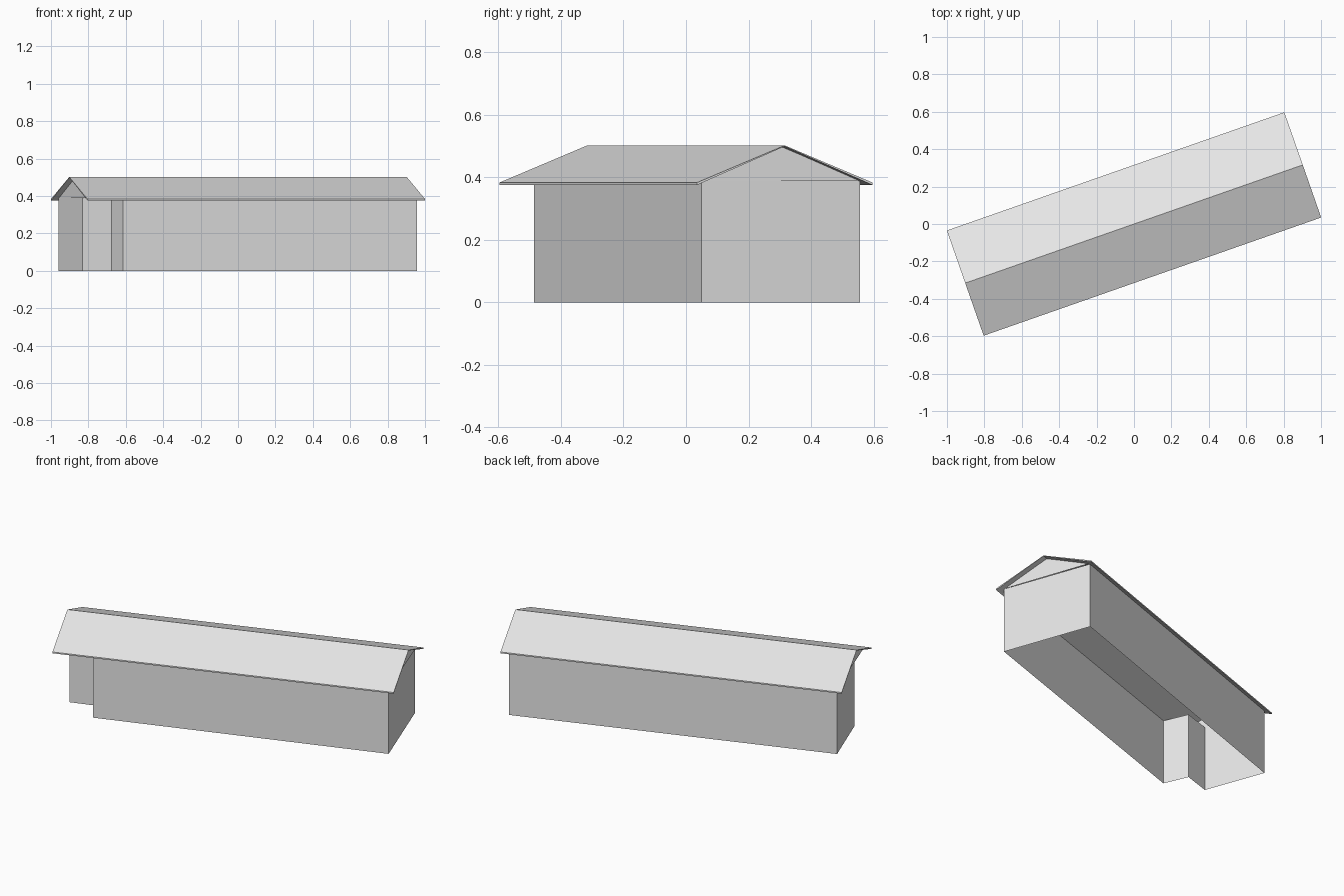
import bpy
from math import radians
from mathutils import Matrix

cube = bpy.data.objects.get("Cube")
if cube:
    bpy.data.objects.remove(cube, do_unlink=True)

ANGLE = radians(19.3)        # the house stands turned on its plot
ROOF_L, ROOF_W = 0.956, 0.298
EAVE, RIDGE, SKIRT = 0.383, 0.502, 0.008
WALL_TOP = 0.39
GABLE_U, GABLE_V = 0.922, 0.269

grey = bpy.data.materials.new("light_grey")
grey.use_nodes = True
colour = (0.8, 0.8, 0.8, 1)
grey.diffuse_color = colour
grey.node_tree.nodes["Principled BSDF"].inputs["Base Color"].default_value = colour


def build(name, verts, faces, turn=True):
    mesh = bpy.data.meshes.new(name)
    mesh.from_pydata(verts, [], faces)
    if turn:
        mesh.transform(Matrix.Rotation(ANGLE, 4, "Z"))
    mesh.materials.append(grey)
    mesh.update()
    obj = bpy.data.objects.new(name, mesh)
    bpy.context.collection.objects.link(obj)
    return obj


# Walls: open shell raised from the footprint, with a notched porch corner
plan = [(0.957, 0.05), (0.775, 0.556), (-0.96, -0.05),
        (-0.832, -0.397), (-0.676, -0.347), (-0.615, -0.486)]
n = len(plan)
build("walls",
      [(x, y, z) for z in (0, WALL_TOP) for x, y in plan],
      [(i, (i + 1) % n, (i + 1) % n + n, i + n) for i in range(n)],
      turn=False)

# Gables: one triangle at each end under the roof
for name, side in (("left_gable", 1), ("right_gable", -1)):
    u = side * GABLE_U
    build(name,
          [(u, -side * GABLE_V, WALL_TOP), (u, side * GABLE_V, WALL_TOP),
           (u, 0, RIDGE - 0.004)],
          [(0, 1, 2)])

# Roof: thin pitched slab extruded along the ridge
section = [(-ROOF_W, EAVE), (0, RIDGE), (ROOF_W, EAVE),
           (ROOF_W, EAVE - SKIRT), (0, RIDGE - 0.003), (-ROOF_W, EAVE - SKIRT)]
m = len(section)
sides = [(i, (i + 1) % m, (i + 1) % m + m, i + m) for i in range(m)]
ends = [(1, 0, 5, 4), (2, 1, 4, 3), (6, 7, 10, 11), (7, 8, 9, 10)]
build("roof",
      [(u, v, z) for u in (-ROOF_L, ROOF_L) for v, z in section],
      [f[::-1] for f in sides + ends])
